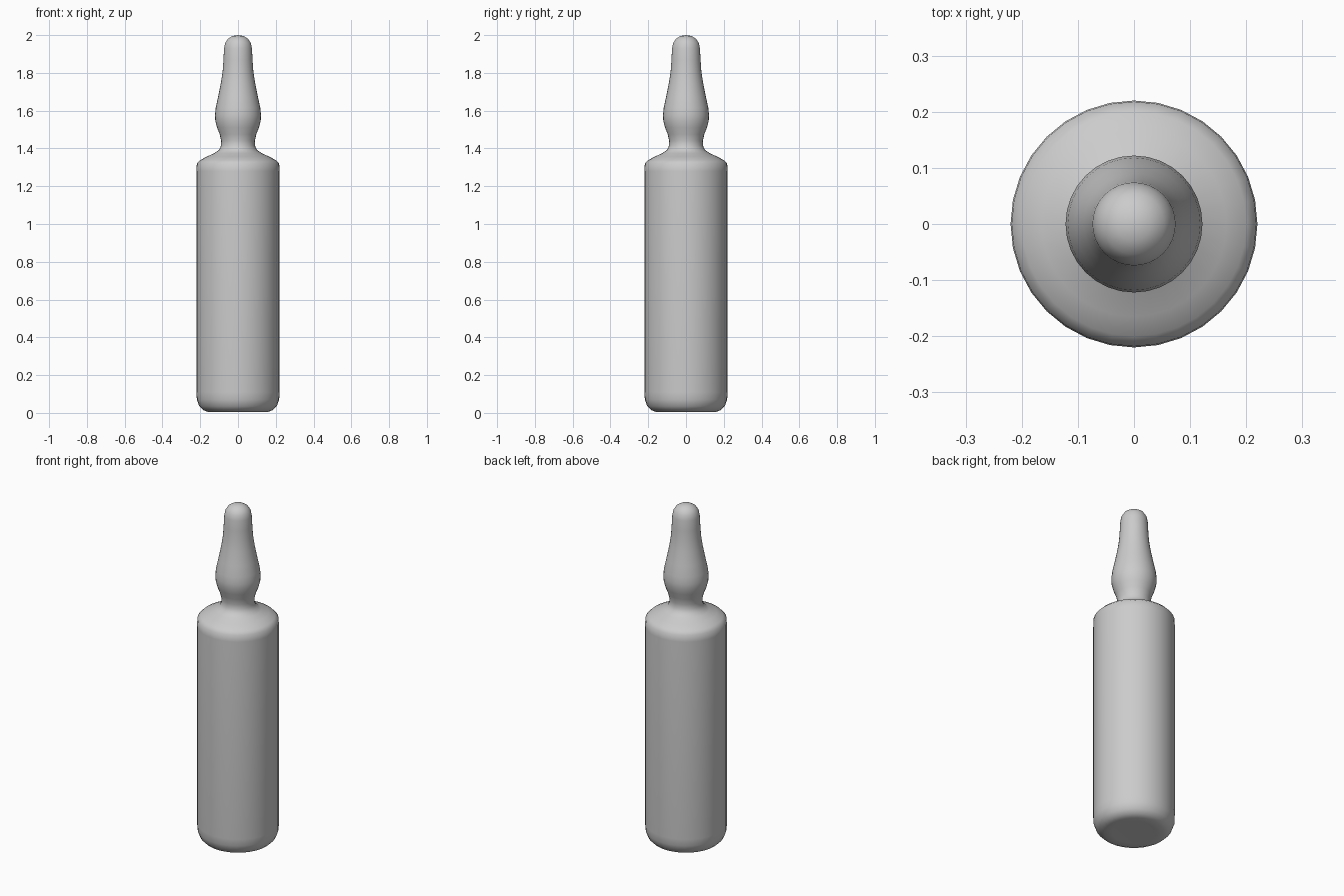
import bpy, bmesh
from math import tau, radians
from mathutils import Matrix

cube = bpy.data.objects.get("Cube")
if cube:
    bpy.data.objects.remove(cube)

SEGMENTS = 32

glass = bpy.data.materials.new("grey glass")
glass.use_nodes = True
colour = (0.6, 0.6, 0.6, 1)
glass.diffuse_color = colour
glass.node_tree.nodes["Principled BSDF"].inputs["Base Color"].default_value = colour

# Outline as (radius, height): base, body, shoulder, neck, bulb, stem, rounded tip
profile = [
    (0, 0.01), (0.12, 0.005), (0.16, 0.005), (0.185, 0.015), (0.205, 0.035), (0.218, 0.07),
    (0.22, 0.11), (0.22, 1.28), (0.218, 1.32), (0.2, 1.338), (0.165, 1.357),
    (0.125, 1.375), (0.1, 1.392), (0.09, 1.415), (0.089, 1.44), (0.097, 1.475),
    (0.111, 1.51), (0.12, 1.545), (0.122, 1.575), (0.118, 1.615), (0.105, 1.675),
    (0.09, 1.75), (0.081, 1.81), (0.077, 1.87), (0.074, 1.93), (0.068, 1.958),
    (0.054, 1.98), (0.03, 1.995), (0, 2.0),
]


def lathe(name, points):
    bm = bmesh.new()
    verts = [bm.verts.new((r, 0, z)) for r, z in points]
    edges = [bm.edges.new(pair) for pair in zip(verts, verts[1:])]
    bmesh.ops.spin(bm, geom=verts + edges, axis=(0, 0, 1), cent=(0, 0, 0),
                   angle=tau, steps=SEGMENTS, use_duplicate=False)
    bmesh.ops.remove_doubles(bm, verts=bm.verts, dist=0.0005)
    bmesh.ops.recalc_face_normals(bm, faces=bm.faces)
    mesh = bpy.data.meshes.new(name)
    bm.to_mesh(mesh)
    bm.free()
    mesh.materials.append(glass)
    obj = bpy.data.objects.new(name, mesh)
    bpy.context.collection.objects.link(obj)
    return obj


ampoule = lathe("glass_ampoule", profile)
bpy.context.view_layer.objects.active = ampoule
ampoule.select_set(True)
bpy.ops.object.shade_smooth_by_angle(angle=radians(60))
